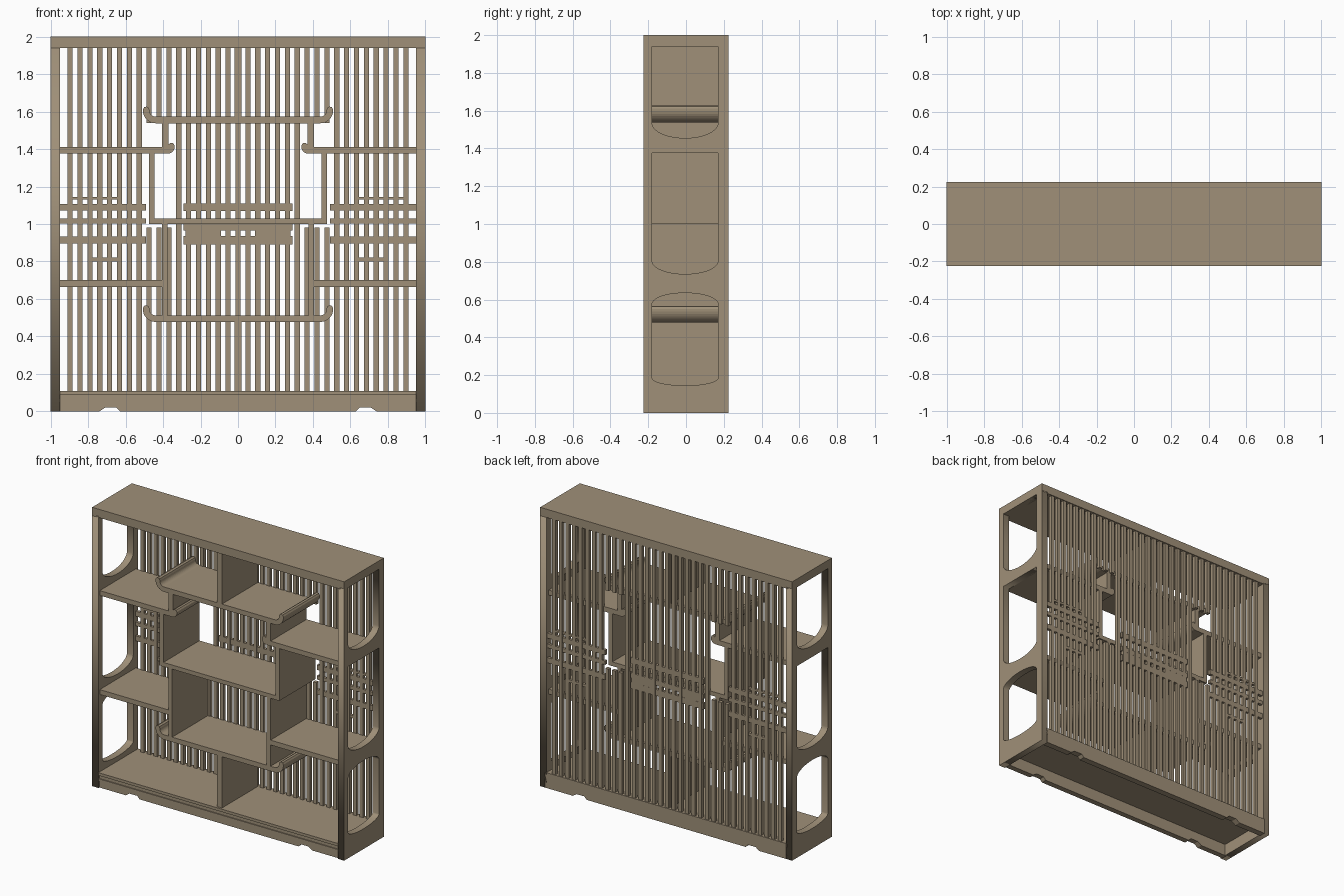
import bpy, bmesh, math

cube = bpy.data.objects.get("Cube")
if cube:
    bpy.data.objects.remove(cube, do_unlink=True)

wood = bpy.data.materials.new("tan_wood")
wood.use_nodes = True
TAN = (0.35, 0.28, 0.19, 1)
wood.diffuse_color = TAN
wood.node_tree.nodes["Principled BSDF"].inputs["Base Color"].default_value = TAN

FRONT, BACK = -0.225, 0.225
SHELF_FRONT, SHELF_BACK = -0.21, 0.2


def finish(name, bm):
    bmesh.ops.recalc_face_normals(bm, faces=bm.faces)
    mesh = bpy.data.meshes.new(name)
    bm.to_mesh(mesh)
    bm.free()
    mesh.materials.append(wood)
    ob = bpy.data.objects.new(name, mesh)
    bpy.context.collection.objects.link(ob)
    return ob


def add_box(bm, x0, x1, y0, y1, z0, z1):
    verts = bmesh.ops.create_cube(bm, size=1)["verts"]
    for v in verts:
        v.co = ((x0 + x1) / 2 + v.co.x * (x1 - x0),
                (y0 + y1) / 2 + v.co.y * (y1 - y0),
                (z0 + z1) / 2 + v.co.z * (z1 - z0))


def box(name, *dims):
    bm = bmesh.new()
    add_box(bm, *dims)
    return finish(name, bm)


def extrude_profile(name, points, y0, y1):
    """Extrude an x-z outline along y."""
    bm = bmesh.new()
    face = bm.faces.new([bm.verts.new((x, y0, z)) for x, z in points])
    new = bmesh.ops.extrude_face_region(bm, geom=[face])["geom"]
    for v in new:
        if isinstance(v, bmesh.types.BMVert):
            v.co.y = y1
    return finish(name, bm)


def curl(cx, cz, radius, side, sweep, thick):
    """Outline of a board end that rolls upward from a horizontal shelf."""
    angles = [math.radians(-90 + sweep * i / 8) for i in range(9)]
    outer, inner = radius + thick / 2, radius - thick / 2
    arc = [(cx + side * outer * math.cos(a), cz + outer * math.sin(a)) for a in angles]
    mid = angles[-1]
    tip = [(cx + side * (radius * math.cos(mid) + thick / 2 * math.cos(mid + t)),
            cz + radius * math.sin(mid) + thick / 2 * math.sin(mid + t))
           for t in (math.pi / 4, math.pi / 2, 3 * math.pi / 4)]
    back = [(cx + side * inner * math.cos(a), cz + inner * math.sin(a)) for a in reversed(angles)]
    return arc + tip + back


# Outer case
box("top_board", -1, 1, FRONT, BACK, 1.94, 2)
box("floor_board", -0.96, 0.96, -0.215, 0.215, 0.085, 0.11)


def side_opening(bottom, top, drop_bottom, drop_top):
    """Side window with optional bowed lower and upper edges."""
    mid, half = -0.005, 0.175
    steps = [math.pi * i / 20 for i in range(21)]
    pts = [(mid - half * math.cos(a), bottom + drop_bottom * (1 - math.sin(a))) for a in steps]
    if drop_top:
        pts += [(mid + half * math.cos(a), top - drop_top * (1 - math.sin(a))) for a in steps]
    else:
        pts += [(mid + half, top), (mid - half, top)]
    return pts


def side_panel(name, x):
    curve = bpy.data.curves.new(name, "CURVE")
    curve.dimensions = "2D"
    curve.fill_mode = "BOTH"
    curve.extrude = 0.025
    frame = [(FRONT, 0), (BACK, 0), (BACK, 1.95), (FRONT, 1.95)]
    holes = [side_opening(1.455, 1.94, 0.08, 0),
             side_opening(0.735, 1.375, 0.07, 0),
             side_opening(0.145, 0.635, 0.04, 0.06)]
    for pts in [frame] + holes:
        spline = curve.splines.new("POLY")
        spline.points.add(len(pts) - 1)
        for p, (y, z) in zip(spline.points, pts):
            p.co = (y, z, 0, 1)
        spline.use_cyclic_u = True
    curve.materials.append(wood)
    ob = bpy.data.objects.new(name, curve)
    bpy.context.collection.objects.link(ob)
    ob.rotation_euler = (math.pi / 2, 0, math.pi / 2)
    ob.location.x = x
    bpy.ops.object.select_all(action="DESELECT")
    ob.select_set(True)
    bpy.context.view_layer.objects.active = ob
    bpy.ops.object.convert(target="MESH")


for side, label in ((1, "left"), (-1, "right")):
    side_panel(label + "_side_panel", side * 0.975)

# Skirts with small notches between foot and apron
notch = [(0.63, 0), (0.65, 0.02), (0.71, 0.02), (0.74, 0)]
skirt = [(0.96, 0.1), (-0.96, 0.1), (-0.96, 0)]
skirt += [(-x, z) for x, z in reversed(notch)] + notch + [(0.96, 0)]
extrude_profile("front_skirt", skirt, -0.215, -0.175)
extrude_profile("back_skirt", skirt, 0.18, BACK)
box("front_floor_rail", -0.96, 0.96, FRONT, -0.19, 0.09, 0.11)
box("front_skirt_bead", -0.95, 0.95, -0.222, -0.2, 0.05, 0.065)
box("back_floor_rail", -0.96, 0.96, 0.18, BACK, 0.08, 0.11)

# Central shelves with rolled ends
for label, z in (("upper", 1.555), ("lower", 0.495)):
    box(label + "_shelf", -0.44, 0.44, SHELF_FRONT, SHELF_BACK, z - 0.0175, z + 0.0175)
    for side, name in ((1, "left"), (-1, "right")):
        extrude_profile(f"{label}_shelf_{name}_curl",
                        curl(side * 0.44, z + 0.05, 0.05, side, 95, 0.035),
                        SHELF_FRONT, SHELF_BACK)
box("middle_shelf", -0.475, 0.475, SHELF_FRONT, SHELF_BACK, 1.0, 1.03)
box("upper_divider", -0.02, 0.02, SHELF_FRONT, SHELF_BACK, 1.56, 1.95)
box("lower_divider", -0.02, 0.02, SHELF_FRONT, SHELF_BACK, 0.1, 0.49)

# Side shelves and stepped uprights
for s, label in ((1, "left"), (-1, "right")):
    def mirrored(name, x0, x1, z0, z1):
        a, b = sorted((s * x0, s * x1))
        box(f"{label}_{name}", a, b, SHELF_FRONT, SHELF_BACK, z0, z1)

    mirrored("high_shelf", 0.37, 0.96, 1.375, 1.41)
    extrude_profile(label + "_high_shelf_curl",
                    curl(s * 0.375, 1.4125, 0.02, -s, 100, 0.035), SHELF_FRONT, SHELF_BACK)
    mirrored("low_shelf", 0.39, 0.96, 0.665, 0.7)
    mirrored("top_upright", 0.37, 0.405, 1.4, 1.55)
    mirrored("mid_upright", 0.445, 0.475, 1.02, 1.39)
    mirrored("low_upright", 0.375, 0.405, 0.49, 1.01)

# Back lattice: vertical slats
PITCH, SLAT = 0.0527, 0.027
Y0, Y1 = 0.193, 0.218
bm = bmesh.new()
for k in range(-17, 18):
    x = k * PITCH
    gap = 7 <= abs(k) <= 9
    spans = [(0.1, 0.98), (1.54, 1.95)] if gap else [(0.1, 1.95)]
    for z0, z1 in spans:
        add_box(bm, x - SLAT / 2, x + SLAT / 2, Y0, Y1, z0, z1)
finish("back_slats", bm)

# Back lattice: cross rails
bm = bmesh.new()
for s in (1, -1):
    for x0, x1, z0, z1 in ((0.49, 0.96, 1.072, 1.108), (0.49, 0.96, 1.003, 1.03),
                           (0.49, 0.96, 0.895, 0.932), (0.62, 0.8, 0.8, 0.82),
                           (0.62, 0.9, 1.13, 1.145), (0.1, 0.28, 0.92, 0.98)):
        a, b = sorted((s * x0, s * x1))
        add_box(bm, a, b, Y0 + 0.002, Y1 - 0.002, z0, z1)
for z0, z1 in ((1.07, 1.11), (0.965, 1.0), (0.89, 0.935)):
    add_box(bm, -0.29, 0.29, Y0 + 0.001, Y1 - 0.001, z0, z1)
finish("back_cross_rails", bm)
